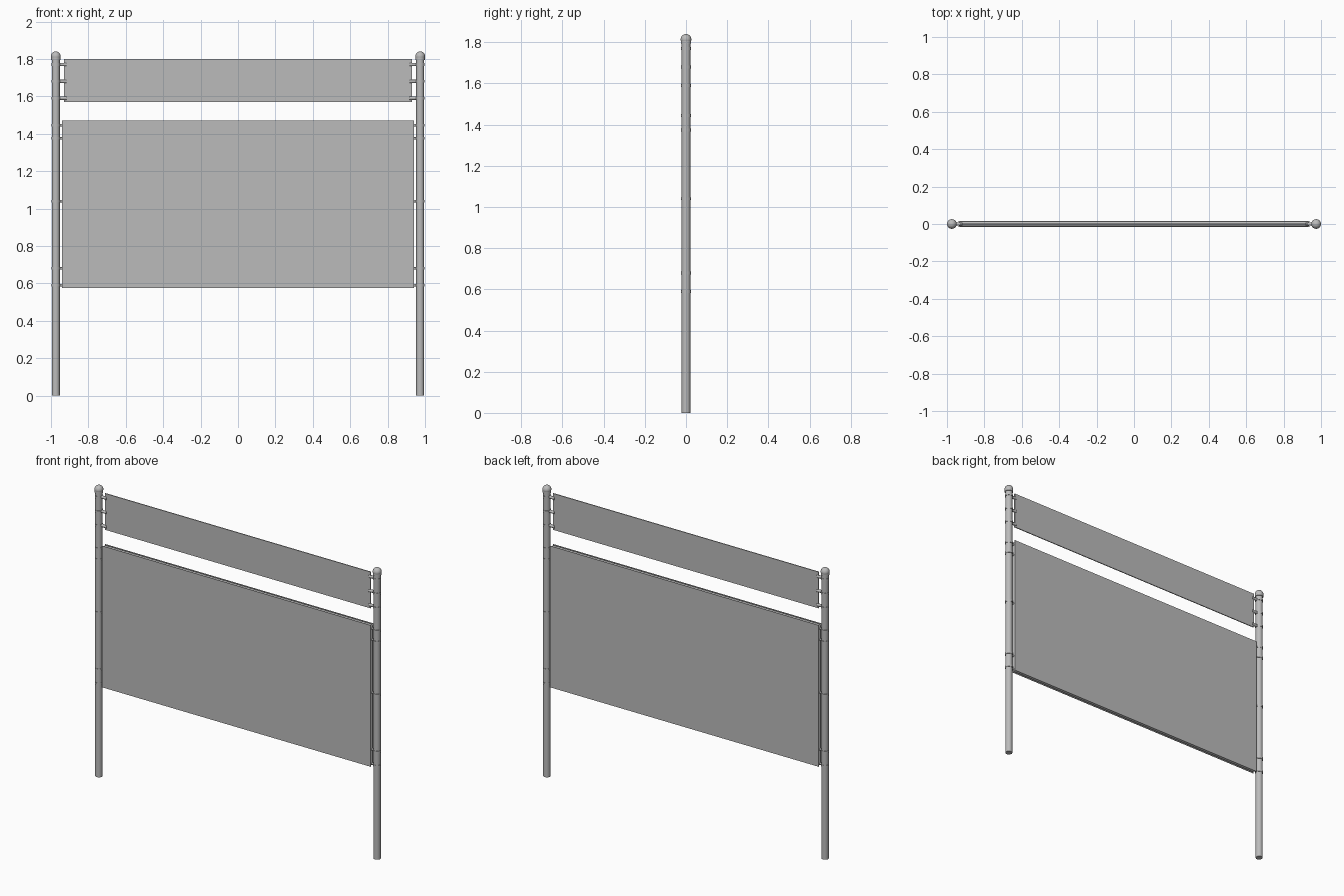
import bpy, math
from mathutils import Vector

cube = bpy.data.objects.get("Cube")
if cube:
    bpy.data.objects.remove(cube, do_unlink=True)

# One grey metal finish throughout
grey = bpy.data.materials.new("grey metal")
grey.use_nodes = True
colour = (0.5, 0.5, 0.5, 1)
grey.diffuse_color = colour
grey.node_tree.nodes["Principled BSDF"].inputs["Base Color"].default_value = colour

POST_X, POST_R = 0.974, 0.021


def finish(name, smooth=True):
    ob = bpy.context.object
    ob.name = name
    ob.data.materials.append(grey)
    if smooth:
        bpy.ops.object.shade_smooth_by_angle(angle=math.radians(40))
    return ob


def rod(name, start, end, radius, sides=24):
    a, b = Vector(start), Vector(end)
    bpy.ops.mesh.primitive_cylinder_add(vertices=sides, radius=radius, depth=(b - a).length,
                                        location=(a + b) / 2)
    bpy.context.object.rotation_euler = (b - a).to_track_quat('Z', 'Y').to_euler()
    return finish(name)


def ball(name, centre, radius):
    bpy.ops.mesh.primitive_uv_sphere_add(segments=24, ring_count=16, radius=radius, location=centre)
    return finish(name)


def sheet(name, half_width, bottom, top, y, thickness):
    bpy.ops.mesh.primitive_cube_add(size=1, location=(0, y, (bottom + top) / 2))
    bpy.context.object.scale = (2 * half_width, thickness, top - bottom)
    return finish(name, smooth=False)


# Header sign: a single thin sheet
sheet("header_panel", 0.93, 1.57, 1.80, 0, 0.006)

# Main sign: a tube frame sandwiched by two sheets
FRAME_X, LOW, HIGH, TUBE = 0.926, 0.59, 1.455, 0.014
for side, y in (("front", -0.014), ("back", 0.014)):
    sheet(side + "_panel", 0.94, 0.575, 1.47, y, 0.003)
for label, z in (("bottom", LOW), ("top", HIGH)):
    rod(label + "_rail", (-FRAME_X, 0, z), (FRAME_X, 0, z), TUBE)

for side, s in (("left", 1), ("right", -1)):
    x = s * POST_X
    # Post with a rounded cap
    rod(side + "_post", (x, 0, 0), (x, 0, 1.805), POST_R, 32)
    ball(side + "_cap", (x, 0, 1.814), 0.026)
    rod(side + "_cap_collar", (x, 0, 1.795), (x, 0, 1.81), 0.025)
    # Side of the tube frame
    rod(side + "_stile", (s * FRAME_X, 0, LOW), (s * FRAME_X, 0, HIGH), TUBE)
    for z in (LOW, HIGH):
        ball(side + "_frame_corner", (s * FRAME_X, 0, z), TUBE)
    # Clamps: a band round the post and a pin reaching the sign
    for z in (1.77, 1.68, 1.59, 1.445, 1.375, 1.04, 0.68, 0.59):
        header = z > 1.5
        rod(side + "_clamp_band", (x, 0, z - 0.007), (x, 0, z + 0.007), 0.0235)
        inner = 0.918 if header else FRAME_X
        rod(side + "_clamp_pin", (x, 0, z), (s * inner, 0, z), 0.009 if header else 0.007, 12)
